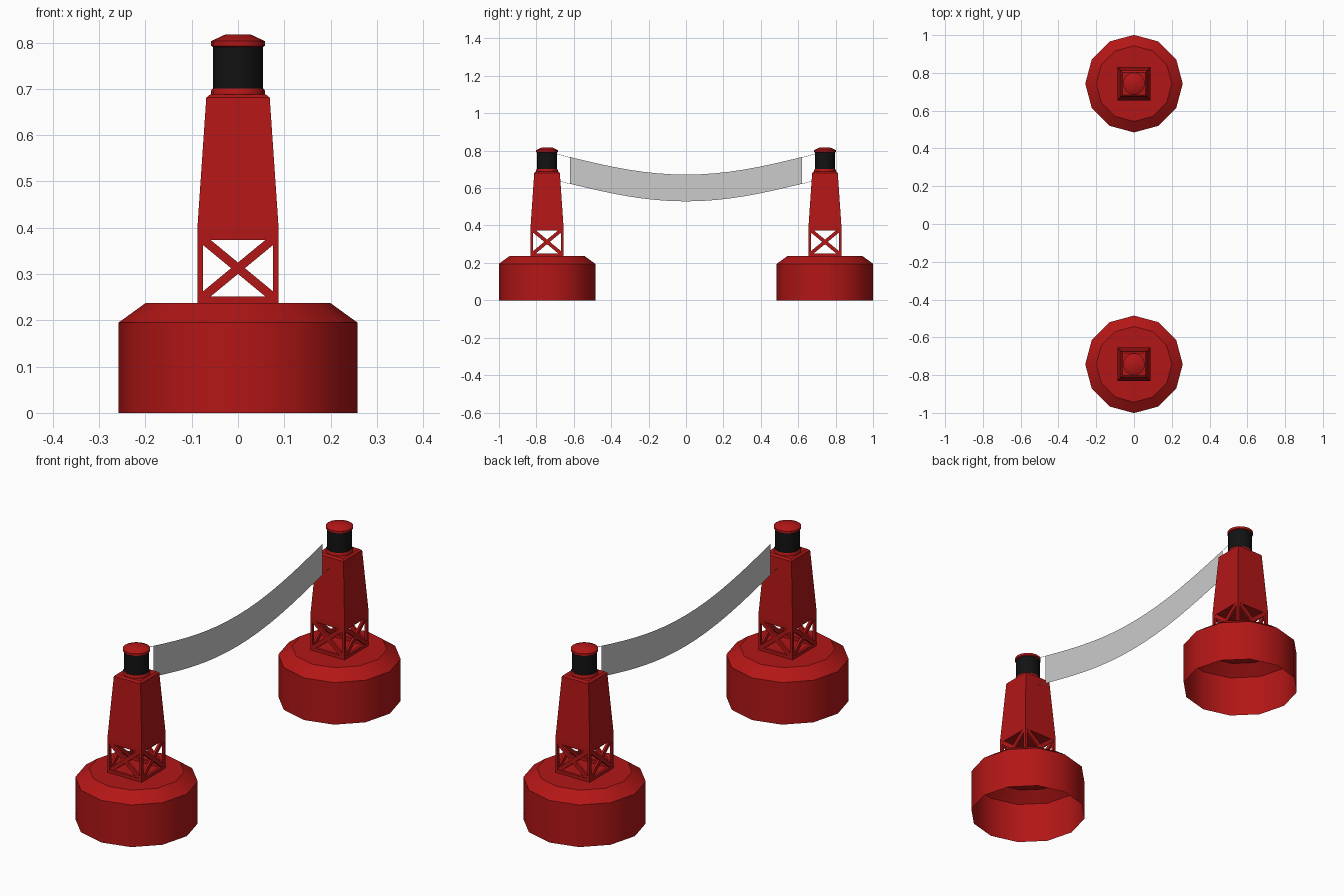
import bpy, bmesh, math
from mathutils import Matrix, Vector

if "Cube" in bpy.data.objects:
    bpy.data.objects.remove(bpy.data.objects["Cube"])


def material(name, color):
    m = bpy.data.materials.new(name)
    m.diffuse_color = color
    m.use_nodes = True
    m.node_tree.nodes["Principled BSDF"].inputs["Base Color"].default_value = m.diffuse_color
    return m


RED = material("red_paint", (0.45, 0.008, 0.008, 1))
BLACK = material("black", (0.006, 0.006, 0.006, 1))


def finish(name, bm, mat=None, y=0, smooth=False):
    bmesh.ops.recalc_face_normals(bm, faces=bm.faces)
    me = bpy.data.meshes.new(name)
    bm.to_mesh(me)
    bm.free()
    ob = bpy.data.objects.new(name, me)
    ob.location.y = y
    bpy.context.collection.objects.link(ob)
    if mat:
        me.materials.append(mat)
    if smooth:
        bpy.ops.object.select_all(action='DESELECT')
        ob.select_set(True)
        bpy.context.view_layer.objects.active = ob
        bpy.ops.object.shade_smooth_by_angle(angle=math.radians(35))
    return ob


def loft(profile, sides, turn=0, cap_bottom=True):
    """Stack of rings from (radius, z) pairs, capped at the top."""
    bm = bmesh.new()
    rings = []
    for r, z in profile:
        angles = [turn + math.tau * i / sides for i in range(sides)]
        rings.append([bm.verts.new((r * math.cos(a), r * math.sin(a), z)) for a in angles])
    for a, b in zip(rings, rings[1:]):
        for i in range(sides):
            j = (i + 1) % sides
            bm.faces.new((a[i], a[j], b[j], b[i]))
    bm.faces.new(rings[-1])
    if cap_bottom:
        bm.faces.new(rings[0][::-1])
    return bm


def bar(bm, a, b, width, depth, spin):
    """Box in the front panel plane from a to b, spun round to one of the sides."""
    a, b = Vector(a), Vector(b)
    d = b - a
    tilt = Matrix.Rotation(-math.atan2(d.z, d.x), 4, 'Y')
    size = Matrix.Diagonal((d.length, depth, width, 1))
    mat = Matrix.Rotation(spin, 4, 'Z') @ Matrix.Translation((a + b) / 2) @ tilt @ size
    bmesh.ops.create_cube(bm, size=1, matrix=mat)


def buoy(y, tag):
    # Float, open underneath
    hull = loft([(0.258, 0), (0.258, 0.195), (0.2, 0.237)], 12, cap_bottom=False)
    finish("float_" + tag, hull, RED, y, True)

    # Lattice base: corner posts, sills and crossed braces
    bm = bmesh.new()
    for k in range(4):
        s = k * math.pi / 2
        bar(bm, (-0.082, -0.082, 0.235), (-0.082, -0.082, 0.376), 0.012, 0.012, s)
        bar(bm, (-0.076, -0.082, 0.244), (0.076, -0.082, 0.244), 0.015, 0.012, s)
        bar(bm, (-0.077, -0.082, 0.249), (0.077, -0.082, 0.376), 0.019, 0.01, s)
        bar(bm, (-0.077, -0.082, 0.376), (0.077, -0.082, 0.249), 0.019, 0.01, s)
    finish("lattice_base_" + tag, bm, RED, y)

    # Square tapered tower
    q = math.sqrt(2)
    tower = loft([(0.088 * q, 0.373), (0.088 * q, 0.395), (0.0685 * q, 0.681),
                  (0.06 * q, 0.688)], 4, math.pi / 4)
    finish("tower_" + tag, tower, RED, y)

    # Lantern stack
    finish("collar_" + tag, loft([(0.058, 0.687), (0.058, 0.696), (0.055, 0.701)], 16), RED, y, True)
    finish("lantern_" + tag, loft([(0.054, 0.70), (0.054, 0.793)], 16), BLACK, y, True)
    finish("cap_" + tag, loft([(0.054, 0.79), (0.058, 0.793), (0.058, 0.803),
                               (0.028, 0.817)], 16), RED, y, True)


buoy(-0.743, "front")
buoy(0.743, "back")


# Sagging net
def sag(y):
    t = (y / 0.62) ** 2
    return 0.672 + 0.094 * t * (1.2 - 0.2 * t)


bm = bmesh.new()
cols = []
for i in range(17):
    y = -0.62 + 1.24 * i / 16
    cols.append([bm.verts.new((0, y, sag(y) - drop)) for drop in (0, 0.143)])
for a, b in zip(cols, cols[1:]):
    bm.faces.new((a[0], b[0], b[1], a[1]))
finish("net", bm)

# Tie ropes from net corners to the towers
bm = bmesh.new()
for k in (-1, 1):
    for z0, z1, y1 in ((0.765, 0.784, 0.695), (0.624, 0.638, 0.675)):
        pts = [(0, k * 0.62, z0), (0, k * y1, z1),
               (0, k * y1, z1 - 0.002), (0, k * 0.62, z0 - 0.002)]
        bm.faces.new([bm.verts.new(p) for p in pts])
finish("tie_ropes", bm)
